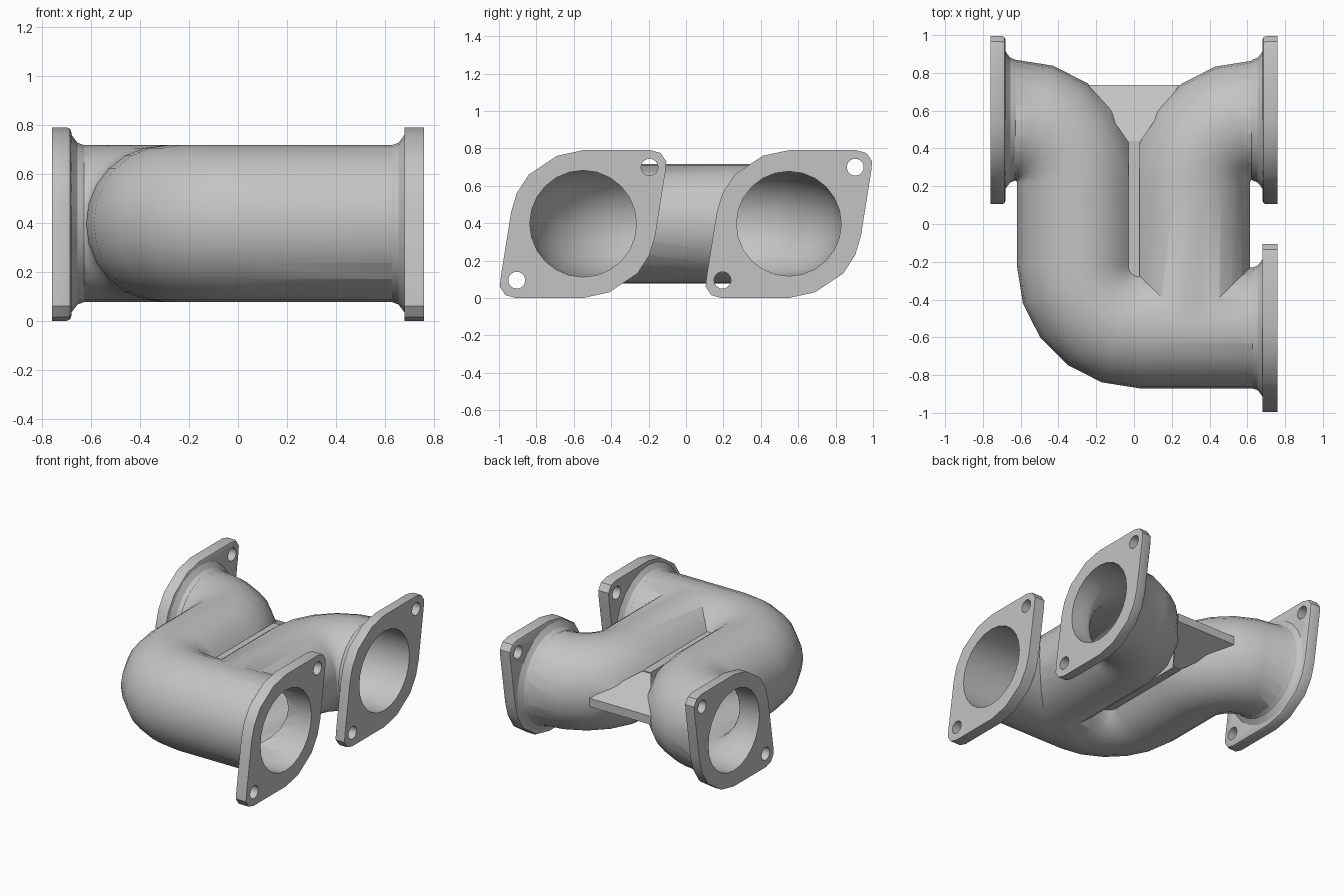
import bpy, bmesh, math
from mathutils import Vector

if "Cube" in bpy.data.objects:
    bpy.data.objects.remove(bpy.data.objects["Cube"], do_unlink=True)

MID = 0.397      # height of the pipe centreline
SIDES = 24
BEND = 0.33      # centreline radius of every bend

metal = bpy.data.materials.new("cast_grey_metal")
metal.use_nodes = True
metal.diffuse_color = (0.55, 0.55, 0.55, 1)
metal.node_tree.nodes["Principled BSDF"].inputs["Base Color"].default_value = (0.55, 0.55, 0.55, 1)


def finish(name, bm):
    bmesh.ops.recalc_face_normals(bm, faces=bm.faces)
    mesh = bpy.data.meshes.new(name)
    bm.to_mesh(mesh)
    bm.free()
    mesh.materials.append(metal)
    ob = bpy.data.objects.new(name, mesh)
    bpy.context.scene.collection.objects.link(ob)
    return ob


def tube(name, stations):
    """Solid through round sections given as (centre, direction, radius)."""
    bm = bmesh.new()
    rings = []
    for centre, direction, radius in stations:
        side = Vector((-direction[1], direction[0], 0))
        ring = []
        for i in range(SIDES):
            a = math.tau * i / SIDES
            p = Vector((centre[0], centre[1], MID))
            p += radius * (math.cos(a) * side + math.sin(a) * Vector((0, 0, 1)))
            ring.append(bm.verts.new(p))
        rings.append(ring)
    for r, s in zip(rings, rings[1:]):
        for i in range(SIDES):
            j = (i + 1) % SIDES
            bm.faces.new((r[i], r[j], s[j], s[i]))
    bm.faces.new(rings[0])
    bm.faces.new(rings[-1])
    return finish(name, bm)


def bend(cx, cy, start, end, radius, steps=5):
    turn = 1 if end > start else -1
    out = []
    for i in range(steps + 1):
        a = math.radians(start + (end - start) * i / steps)
        out.append(((cx + BEND * math.cos(a), cy + BEND * math.sin(a)),
                    (-turn * math.sin(a), turn * math.cos(a)), radius))
    return out


def main_run(name, radius, end):
    return tube(name, [((end, -0.55), (-1, 0), radius)]
                + bend(0.03, -0.22, 270, 180, radius)
                + bend(-0.63, 0.22, 0, 90, radius)
                + [((-end, 0.55), (-1, 0), radius)])


def branch_run(name, radius, end):
    return tube(name, [((end, 0.55), (-1, 0), radius)]
                + bend(0.63, 0.22, 90, 180, radius)
                + [((0.3, -0.53), (0, -1), radius)])


def neck(name, sx, y):
    profile = [(0.60, 0.30), (0.63, 0.321), (0.655, 0.33), (0.672, 0.352), (0.686, 0.372)]
    return tube(name, [((sx * x, y), (sx, 0), r) for x, r in profile])


def hull(name, points):
    bm = bmesh.new()
    for x, y, z in points:
        bm.verts.new((x, y, MID + z))
    bmesh.ops.convex_hull(bm, input=bm.verts)
    return finish(name, bm)


def combine(target, others, operation):
    """Apply a boolean with each helper, then drop the helper."""
    for other in others:
        mod = target.modifiers.new("join", 'BOOLEAN')
        mod.operation = operation
        mod.solver = 'EXACT'
        mod.object = other
        bpy.context.view_layer.update()
        graph = bpy.context.evaluated_depsgraph_get()
        mesh = bpy.data.meshes.new_from_object(target.evaluated_get(graph))
        target.modifiers.clear()
        target.data = mesh
        bpy.data.objects.remove(other, do_unlink=True)


def smooth(ob, degrees):
    bpy.ops.object.select_all(action='DESELECT')
    ob.select_set(True)
    bpy.context.view_layer.objects.active = ob
    bpy.ops.object.shade_smooth_by_angle(angle=math.radians(degrees))


# Slanted two-bolt flange
HALF = [(0, 0.395), (0.36, 0.395), (0.415, 0.38), (0.445, 0.335), (0.44, 0.28),
        (0.385, -0.065), (0.355, -0.165), (0.29, -0.265), (0.14, -0.365)]


def flange(name, sx, y, bore, rounded):
    bm = bmesh.new()
    outline = HALF + [(-u, -v) for u, v in HALF]
    inner = bm.faces.new([bm.verts.new((sx * 0.68, y + u, 0.395 + v)) for u, v in outline])
    new = bmesh.ops.extrude_face_region(bm, geom=[inner], use_keep_orig=True)["geom"]
    bmesh.ops.translate(bm, verts=[g for g in new if isinstance(g, bmesh.types.BMVert)],
                        vec=(sx * 0.08, 0, 0))
    bmesh.ops.recalc_face_normals(bm, faces=bm.faces)
    if rounded:
        bmesh.ops.bevel(bm, geom=list(inner.edges), offset=0.02, segments=2,
                        profile=0.5, affect='EDGES')
    ob = finish(name, bm)
    cutters = [tube("bore_cutter", [((sx * x, y), (sx, 0), bore) for x in (0.6, 0.85)])]
    for s in (-1, 1):
        hole = tube("bolt_cutter", [((sx * x, y + s * 0.355), (sx, 0), 0.045) for x in (0.6, 0.85)])
        hole.location.z = s * 0.302
        cutters.append(hole)
    combine(ob, cutters, 'DIFFERENCE')
    smooth(ob, 25)


# Pipe casting: both runs, necks, valley fill and rear web, then bored out
body = main_run("pipe_body", 0.32, 0.684)
parts = [branch_run("branch_pipe", 0.315, 0.684)]
parts += [neck("neck", sx, y) for sx, y in ((1, -0.55), (1, 0.55), (-1, 0.55))]
signs = [(a, b) for a in (-1, 1) for b in (-1, 1)]
parts.append(hull("valley_fill", [(a * 0.03, y, b * 0.17) for a, b in signs for y in (-0.3, 0.44)]))
parts.append(hull("rear_web", [(a * 0.24, 0.735, b * 0.03) for a, b in signs]
                  + [(a * 0.028, 0.43, b * 0.168) for a, b in signs]))
combine(body, parts, 'UNION')
combine(body, [main_run("main_bore", 0.285, 0.8), branch_run("branch_bore", 0.28, 0.8)], 'DIFFERENCE')
smooth(body, 32)

flange("front_flange", 1, -0.55, 0.285, False)
flange("rear_left_flange", 1, 0.55, 0.28, True)
flange("rear_right_flange", -1, 0.55, 0.285, True)
